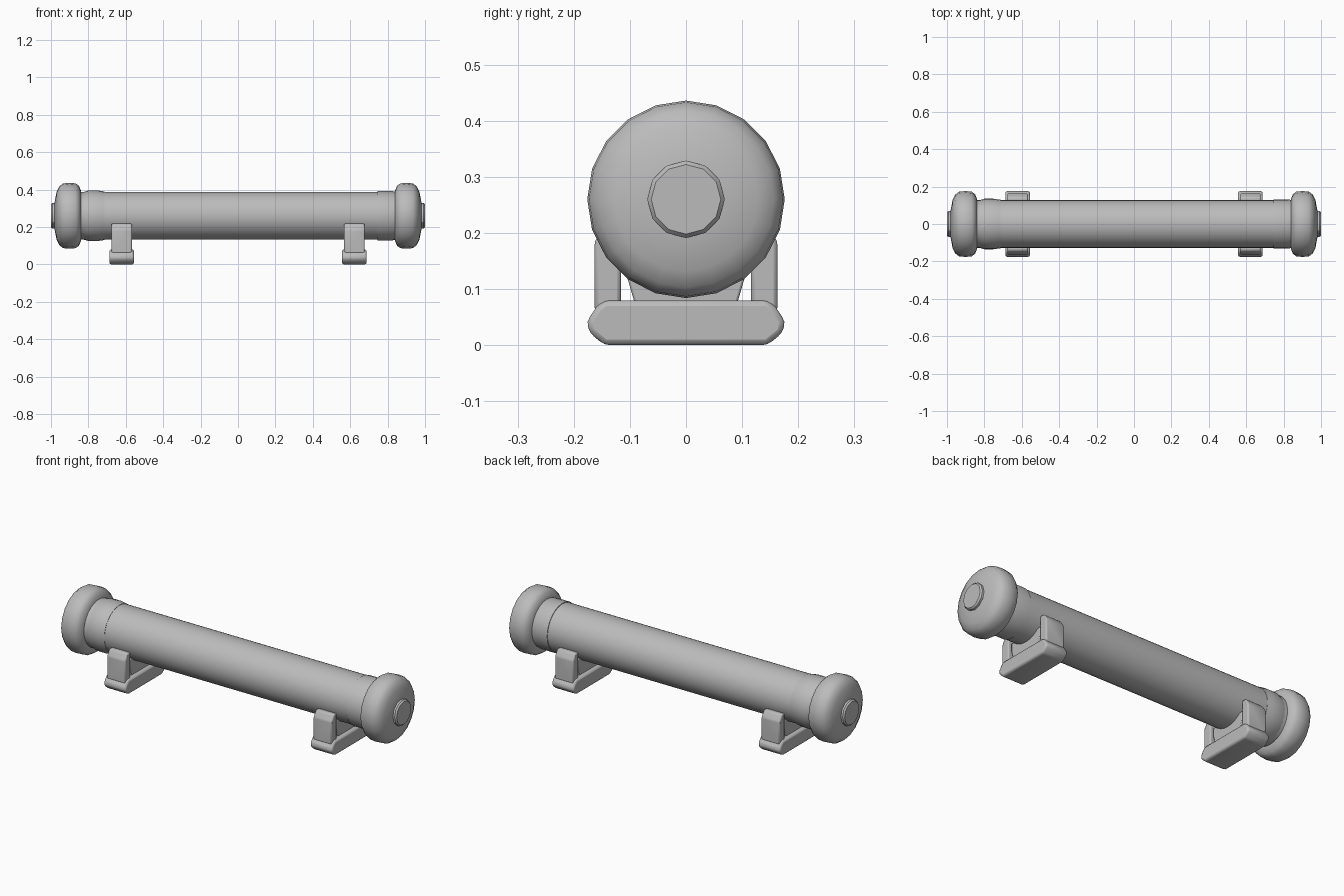
import bpy, bmesh, math

if "Cube" in bpy.data.objects:
    bpy.data.objects.remove(bpy.data.objects["Cube"])

grey = bpy.data.materials.new("plain grey")
grey.diffuse_color = (0.5, 0.5, 0.5, 1)
grey.use_nodes = True
grey.node_tree.nodes["Principled BSDF"].inputs["Base Color"].default_value = grey.diffuse_color
AXIS_Z = 0.26


def finish(name, bm, angle=35, bevel=0):
    bmesh.ops.recalc_face_normals(bm, faces=bm.faces[:])
    me = bpy.data.meshes.new(name)
    bm.to_mesh(me)
    bm.free()
    me.materials.append(grey)
    ob = bpy.data.objects.new(name, me)
    bpy.context.collection.objects.link(ob)
    if bevel:
        m = ob.modifiers.new("soft edges", 'BEVEL')
        m.width, m.segments, m.limit_method = bevel, 2, 'ANGLE'
    bpy.ops.object.select_all(action='DESELECT')
    bpy.context.view_layer.objects.active = ob
    ob.select_set(True)
    bpy.ops.object.shade_smooth_by_angle(angle=math.radians(angle))
    return ob


def lathe(name, profile, sides, angle=35):
    """Turn (x, radius) points around the tube axis, closing both ends."""
    bm = bmesh.new()
    rings = []
    for x, r in profile:
        rings.append([bm.verts.new((x, r * math.sin(2 * math.pi * i / sides),
                                    AXIS_Z + r * math.cos(2 * math.pi * i / sides)))
                      for i in range(sides)])
    for a, b in zip(rings, rings[1:]):
        for i in range(sides):
            j = (i + 1) % sides
            bm.faces.new((a[i], a[j], b[j], b[i]))
    bm.faces.new(rings[0])
    bm.faces.new(rings[-1])
    return finish(name, bm, angle)


def prism(name, outline, x, half, bevel):
    """Extrude a (y, z) outline along x."""
    bm = bmesh.new()
    a = [bm.verts.new((x - half, y, z)) for y, z in outline]
    b = [bm.verts.new((x + half, y, z)) for y, z in outline]
    bm.faces.new(a)
    bm.faces.new(b)
    for i in range(len(a)):
        j = (i + 1) % len(a)
        bm.faces.new((a[i], a[j], b[j], b[i]))
    return finish(name, bm, 40, bevel)


# Main tube
lathe("tube", [(-0.86, 0.128), (0.86, 0.128)], 32)

# Collars beside the caps: bulged on the left, straight on the right
lathe("left_collar", [(-0.85, 0.122), (-0.83, 0.126), (-0.80, 0.135),
                      (-0.75, 0.135), (-0.715, 0.130), (-0.715, 0.12)], 24)
lathe("right_collar", [(0.85, 0.126), (0.825, 0.132), (0.745, 0.132), (0.745, 0.12)], 24)

# Rounded end caps with a raised centre button
for side, s in (("left", -1), ("right", 1)):
    lathe(side + "_cap", [(s * x, r) for x, r in (
        (0.835, 0.11), (0.84, 0.135), (0.85, 0.160), (0.868, 0.173), (0.90, 0.176),
        (0.935, 0.173), (0.956, 0.157), (0.97, 0.128), (0.982, 0.066))], 20, 45)
    lathe(side + "_button", [(s * x, r) for x, r in (
        (0.96, 0.069), (0.992, 0.069), (1.0, 0.062))], 12, 30)

# Two stands: foot, two uprights and a saddle under the tube
for side, x in (("left", -0.622), ("right", 0.622)):
    prism(side + "_foot", [(-0.145, 0), (0.145, 0), (0.172, 0.022), (0.177, 0.042),
                           (0.160, 0.068), (0.145, 0.08), (-0.145, 0.08),
                           (-0.160, 0.068), (-0.177, 0.042), (-0.172, 0.022)],
          x, 0.066, 0.010)
    for end, s in (("front", -1), ("back", 1)):
        # Upright slopes inward at the top to meet the tube
        prism(f"{side}_{end}_upright", [(s * y, z) for y, z in (
            (0.116, 0.06), (0.163, 0.06), (0.163, 0.185), (0.142, 0.218), (0.116, 0.218))],
              x, 0.055, 0.007)
    prism(side + "_saddle", [(-0.09, 0.07), (0.09, 0.07), (0.106, 0.125),
                             (0.106, 0.17), (-0.106, 0.17), (-0.106, 0.125)],
          x, 0.045, 0.004)
